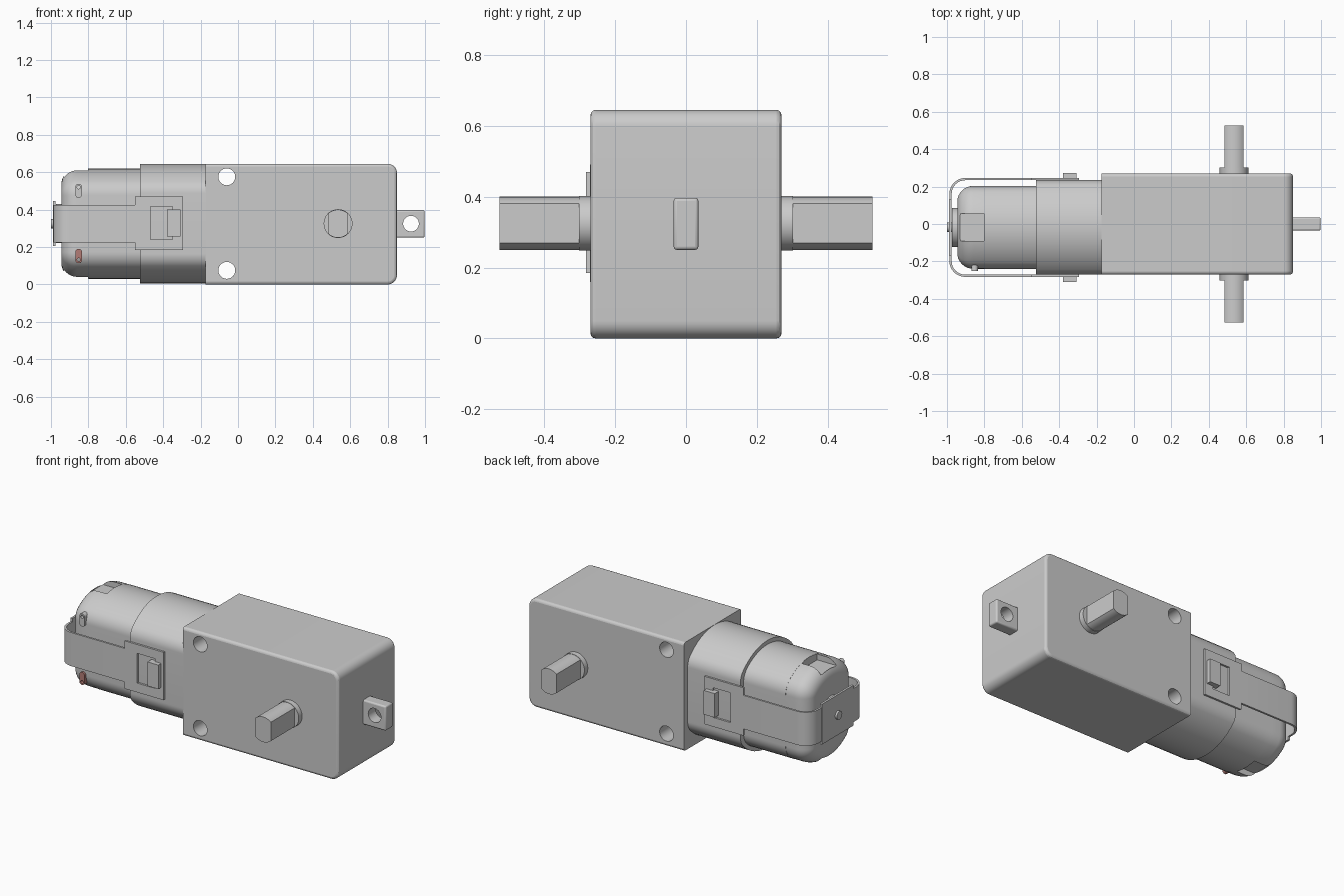
import bpy, bmesh, math
from math import pi, sin, cos, sqrt, atan2

if "Cube" in bpy.data.objects:
    bpy.data.objects.remove(bpy.data.objects["Cube"])

CY, CZ = -0.018, 0.325          # motor axis


def finish(name, bm, angle=30):
    bmesh.ops.recalc_face_normals(bm, faces=bm.faces)
    me = bpy.data.meshes.new(name)
    bm.to_mesh(me)
    bm.free()
    ob = bpy.data.objects.new(name, me)
    bpy.context.collection.objects.link(ob)
    smooth(ob, angle)
    return ob


def smooth(ob, angle=30):
    bpy.ops.object.select_all(action='DESELECT')
    ob.select_set(True)
    bpy.context.view_layer.objects.active = ob
    bpy.ops.object.shade_smooth_by_angle(angle=math.radians(angle))


def loft(name, rings):
    bm = bmesh.new()
    vs = [[bm.verts.new(p) for p in ring] for ring in rings]
    n = len(vs[0])
    for a, b in zip(vs, vs[1:]):
        for i in range(n):
            bm.faces.new((a[i], a[(i + 1) % n], b[(i + 1) % n], b[i]))
    bm.faces.new(vs[0])
    bm.faces.new(vs[-1])
    return finish(name, bm)


def prism(name, pts, axis, lo, hi):
    place = {'x': lambda p, t: (t, p[0], p[1]),
             'y': lambda p, t: (p[0], t, p[1]),
             'z': lambda p, t: (p[0], p[1], t)}[axis]
    return loft(name, [[place(p, t) for p in pts] for t in (lo, hi)])


def box(name, x0, x1, y0, y1, z0, z1, bevel=0):
    ob = prism(name, [(x0, z0), (x1, z0), (x1, z1), (x0, z1)], 'y', y0, y1)
    if bevel:
        m = ob.modifiers.new("bevel", 'BEVEL')
        m.width, m.segments = bevel, 3
        bpy.ops.object.modifier_apply(modifier=m.name)
        smooth(ob)
    return ob


def arc(cx, cy, r, a0, a1, n=8):
    return [(cx + r * cos(a0 + (a1 - a0) * i / n),
             cy + r * sin(a0 + (a1 - a0) * i / n)) for i in range(n + 1)]


def circle(cx, cy, r, n=40):
    return arc(cx, cy, r, 0, 2 * pi, n)[:-1]


def cut(ob, *cutters):
    for c in cutters:
        c.hide_render = True
        m = ob.modifiers.new("cut", 'BOOLEAN')
        m.operation, m.solver, m.object = 'DIFFERENCE', 'EXACT', c
        bpy.context.view_layer.objects.active = ob
        bpy.ops.object.modifier_apply(modifier=m.name)
        bpy.data.objects.remove(c)
    smooth(ob)


def can_ring(x, R, h, r):
    """Circle of radius R with flats at +-h, joined by fillets of radius r."""
    zc = sqrt((R - r) ** 2 - (h - r) ** 2)
    a = atan2(zc, h - r)
    q = arc(h - r, zc, r, 0, a, 8) + arc(0, 0, R, a, pi / 2, 8)[1:]
    half = q + [(-y, z) for y, z in q[-2::-1]]
    full = half + [(y, -z) for y, z in half[::-1]]
    return [(x, CY + y, CZ + z) for y, z in full]


# gearbox body, rounded at the output end
pts = [(-0.175, 0.645), (-0.175, 0)] + arc(0.8, 0.05, 0.05, -pi / 2, 0) + arc(0.8, 0.595, 0.05, 0, pi / 2)
gearbox = prism("gearbox", pts, 'y', -0.27, 0.27)
bm = bmesh.new()
bm.from_mesh(gearbox.data)
rim = [e for e in bm.edges
       if abs(e.verts[0].co.y - e.verts[1].co.y) < 1e-4
       and max(v.co.x for v in e.verts) > -0.17]
bmesh.ops.bevel(bm, geom=rim, offset=0.015, segments=3, profile=0.5, affect='EDGES')
bm.to_mesh(gearbox.data)
bm.free()
cut(gearbox, *[prism("hole", circle(-0.06, z, 0.045), 'y', -0.5, 0.5) for z in (0.075, 0.575)])

# mounting tab
tab = box("mounting_tab", 0.84, 0.998, -0.035, 0.035, 0.25, 0.397, 0.009)
cut(tab, prism("hole", circle(0.925, CZ, 0.042), 'y', -0.2, 0.2))

# output shafts with two flats, and their collars
a = math.acos(0.05 / 0.075)
flat_pts = arc(0.535, CZ, 0.075, a, pi - a, 12) + arc(0.535, CZ, 0.075, pi + a, 2 * pi - a, 12)
for s, side in ((-1, "front"), (1, "back")):
    prism("output_shaft_" + side, flat_pts, 'y', s * 0.25, s * 0.527)
    prism("shaft_collar_" + side, circle(0.535, CZ, 0.077), 'y', s * 0.25, s * 0.302)

# motor housing neck and motor can
loft("motor_neck", [can_ring(x, 0.319, 0.2525, 0.09) for x in (-0.523, -0.17)])
loft("motor_can", [can_ring(x, 0.295, 0.2225, 0.1) for x in (-0.80, -0.5)])

# rounded end cap with pockets above and below
rings = [can_ring(-0.80, 0.294, 0.2215, 0.1)]
for i in range(9):
    t = i / 8 * pi / 2
    d = 0.085 * (1 - cos(t))
    rings.append(can_ring(-0.86 - 0.085 * sin(t), 0.294 - d, 0.2215 - d, 0.1 - d))
cap = loft("end_cap", rings)
cut(cap, *[box("pocket", -0.93, -0.801, CY - 0.073, CY + 0.073, z, z + 0.2)
           for z in (CZ + 0.25, CZ - 0.45)])

# bearing boss and rotor tip
prism("bearing_boss", circle(CY, CZ, 0.104), 'x', -0.974, -0.94)
prism("rotor_tip", circle(CY, CZ, 0.025, 24), 'x', -1.0, -0.95)

# solder terminals
red = bpy.data.materials.new("terminal_red")
red.diffuse_color = (0.45, 0.2, 0.18, 1)
red.use_nodes = True
red.node_tree.nodes["Principled BSDF"].inputs["Base Color"].default_value = red.diffuse_color
for name, zc in (("terminal_upper", 0.5), ("terminal_lower", 0.152)):
    s = 1 if zc > CZ else -1
    pts = arc(-0.852, zc + 0.02, 0.018, 0, pi) + arc(-0.852, zc - 0.02, 0.018, pi, 2 * pi)
    t = prism(name, pts, 'y', -0.252, -0.2)
    cut(t, prism("hole", circle(-0.852, zc + s * 0.02, 0.009, 16), 'y', -0.4, -0.1))
    if s < 0:
        t.data.materials.append(red)

# U-shaped retaining strap
XE, YF, YB, T, RC = -0.987, -0.283, 0.246, 0.012, 0.085


def u_path(o):
    r = RC - o
    return ([(-0.54, YF + o)] + arc(XE + RC, YF + RC, r, -pi / 2, -pi)
            + arc(XE + RC, YB - RC, r, pi, pi / 2) + [(-0.54, YB - o)])


prism("strap", u_path(0) + u_path(T)[::-1], 'z', 0.225, 0.425)
box("strap_end_plate", XE - 0.001, XE + T, CY - 0.15, CY + 0.15, 0.205, 0.445)

# strap side plates with windows, and the latches hooked through them
for side, y0, y1, out in (("front", YF, YF + T, -0.31), ("back", YB - T, YB, 0.273)):
    plate = box("strap_plate_" + side, -0.55, -0.293, y0, y1, 0.185, 0.47)
    cut(plate, box("window", -0.467, -0.35, y0 - 0.05, y1 + 0.05, 0.24, 0.417))
    inner = CY + (0.24 if out > 0 else -0.24)
    box("latch_stem_" + side, -0.38, -0.35, *sorted((inner, out)), 0.257, 0.4)
    face = YB if out > 0 else YF
    box("latch_hook_" + side, -0.351, -0.308, *sorted((face, out)), 0.257, 0.4)
